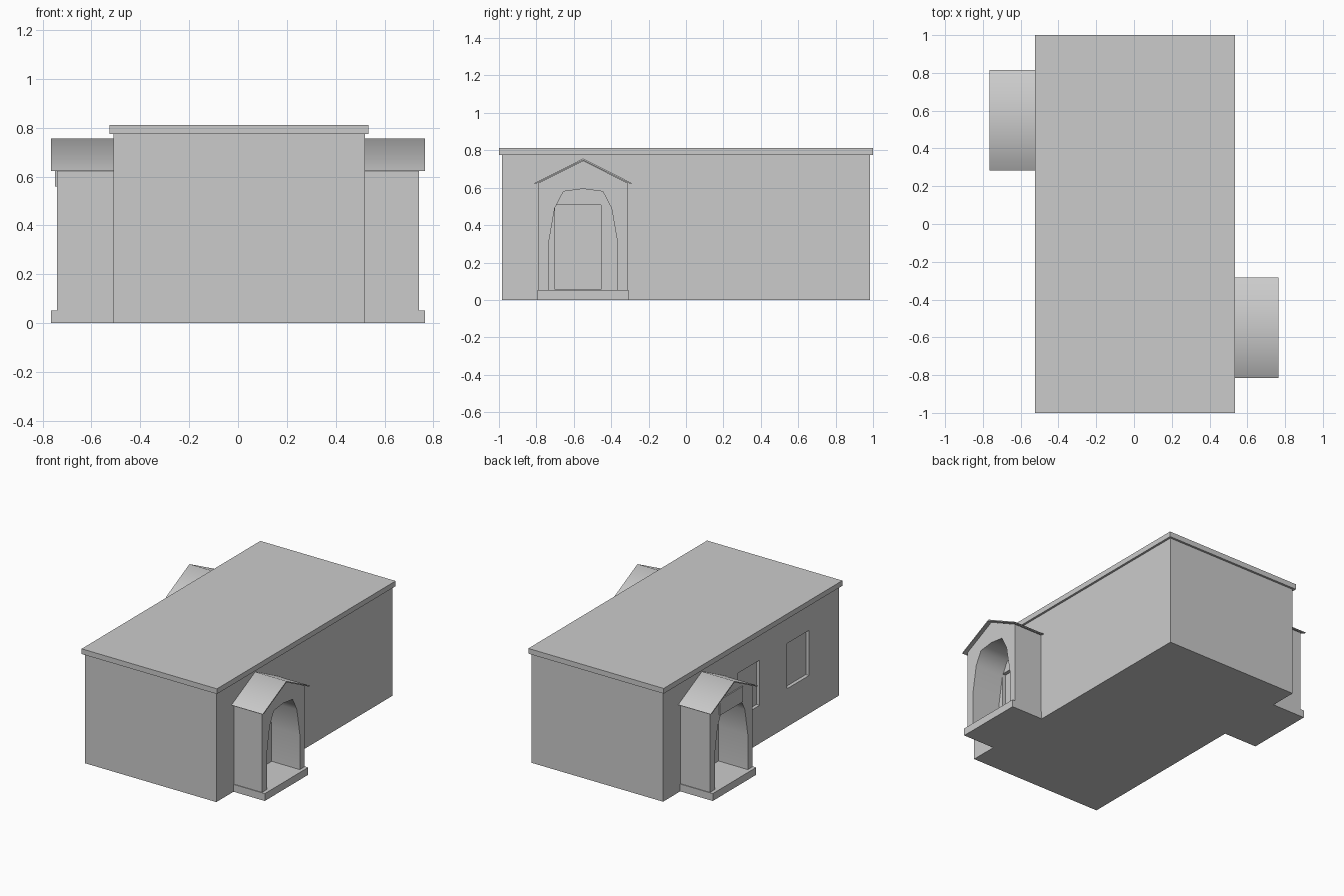
import bpy, bmesh, math

cube = bpy.data.objects.get("Cube")
if cube:
    bpy.data.objects.remove(cube, do_unlink=True)

grey = bpy.data.materials.new("plain_grey")
grey.use_nodes = True
grey.diffuse_color = (0.6, 0.6, 0.6, 1)
grey.node_tree.nodes["Principled BSDF"].inputs["Base Color"].default_value = (0.6, 0.6, 0.6, 1)


def prism(name, profile, x0, x1, y=0.0, smooth=False):
    """Extrude a (y, z) profile along x."""
    bm = bmesh.new()
    face = bm.faces.new([bm.verts.new((x0, y + u, z)) for u, z in profile])
    new = bmesh.ops.extrude_face_region(bm, geom=[face])["geom"]
    bmesh.ops.translate(bm, vec=(x1 - x0, 0, 0),
                        verts=[v for v in new if isinstance(v, bmesh.types.BMVert)])
    bmesh.ops.recalc_face_normals(bm, faces=bm.faces)
    mesh = bpy.data.meshes.new(name)
    bm.to_mesh(mesh)
    bm.free()
    mesh.materials.append(grey)
    obj = bpy.data.objects.new(name, mesh)
    bpy.context.collection.objects.link(obj)
    if smooth:
        bpy.ops.object.select_all(action='DESELECT')
        obj.select_set(True)
        bpy.context.view_layer.objects.active = obj
        bpy.ops.object.shade_smooth_by_angle(angle=math.radians(60))
    return obj


def box(name, x0, x1, y0, y1, z0, z1):
    return prism(name, [(y0, z0), (y1, z0), (y1, z1), (y0, z1)], x0, x1)


def cut(target, cutter):
    """Carve the cutter out of the target and remove it."""
    cutter.hide_render = True
    mod = target.modifiers.new("recess", 'BOOLEAN')
    mod.operation = 'DIFFERENCE'
    mod.solver = 'EXACT'
    mod.object = cutter
    bpy.context.view_layer.objects.active = target
    bpy.ops.object.modifier_apply(modifier=mod.name)
    bpy.data.objects.remove(cutter, do_unlink=True)


def mirrored(half):
    """Complete a half profile that starts on the centre line."""
    return half + [(-u, z) for u, z in reversed(half) if u > 0]


# Main block and flat roof
LEFT, RIGHT = -0.51, 0.52
body = box("building_walls", LEFT, RIGHT, -0.985, 0.985, 0, 0.775)
box("flat_roof", LEFT - 0.015, RIGHT + 0.015, -1, 1, 0.775, 0.812)

# Recessed windows and doors
DEPTH = 0.025
for y in (0.028, -0.524):
    cut(body, box("window_cutter", LEFT - 0.1, LEFT + DEPTH, y - 0.124, y + 0.124, 0.27, 0.59))
cut(body, box("right_door_cutter", RIGHT - DEPTH, RIGHT + 0.1, -0.7, -0.455, 0.055, 0.508))
cut(body, box("left_door_cutter", LEFT - 0.1, LEFT + DEPTH, 0.455, 0.7, 0.055, 0.508))

# Porch profiles: gabled wall with an arched passage, and a thin pitched roof
arch = mirrored([(0, 0.594), (0.105, 0.58), (0.152, 0.49), (0.185, 0.3), (0.185, 0.052)])
gable = [(-0.238, 0.052), (-0.238, 0.625), (0, 0.745), (0.238, 0.625), (0.238, 0.052)]
# Walk the arch from its right foot over the crown to its left foot
crown = len(arch) // 2 + 1
wall_profile = gable + arch[:crown][::-1] + arch[crown:][::-1]
roof_profile = [(-0.266, 0.622), (0, 0.756), (0.266, 0.622),
                (0.25, 0.622), (0, 0.747), (-0.25, 0.622)]

for side, s, wall in (("right", 1, RIGHT), ("left", -1, LEFT)):
    y = -0.55 * s
    prism(side + "_porch_walls", wall_profile, wall, 0.74 * s, y, smooth=True)
    prism(side + "_porch_roof", roof_profile, wall, 0.765 * s, y, smooth=True)
    box(side + "_porch_step", wall, 0.765 * s, y - 0.243, y + 0.243, 0, 0.052)

# Plaque above the left arch
box("left_porch_plaque", -0.748, -0.74, 0.43, 0.685, 0.56, 0.67)
